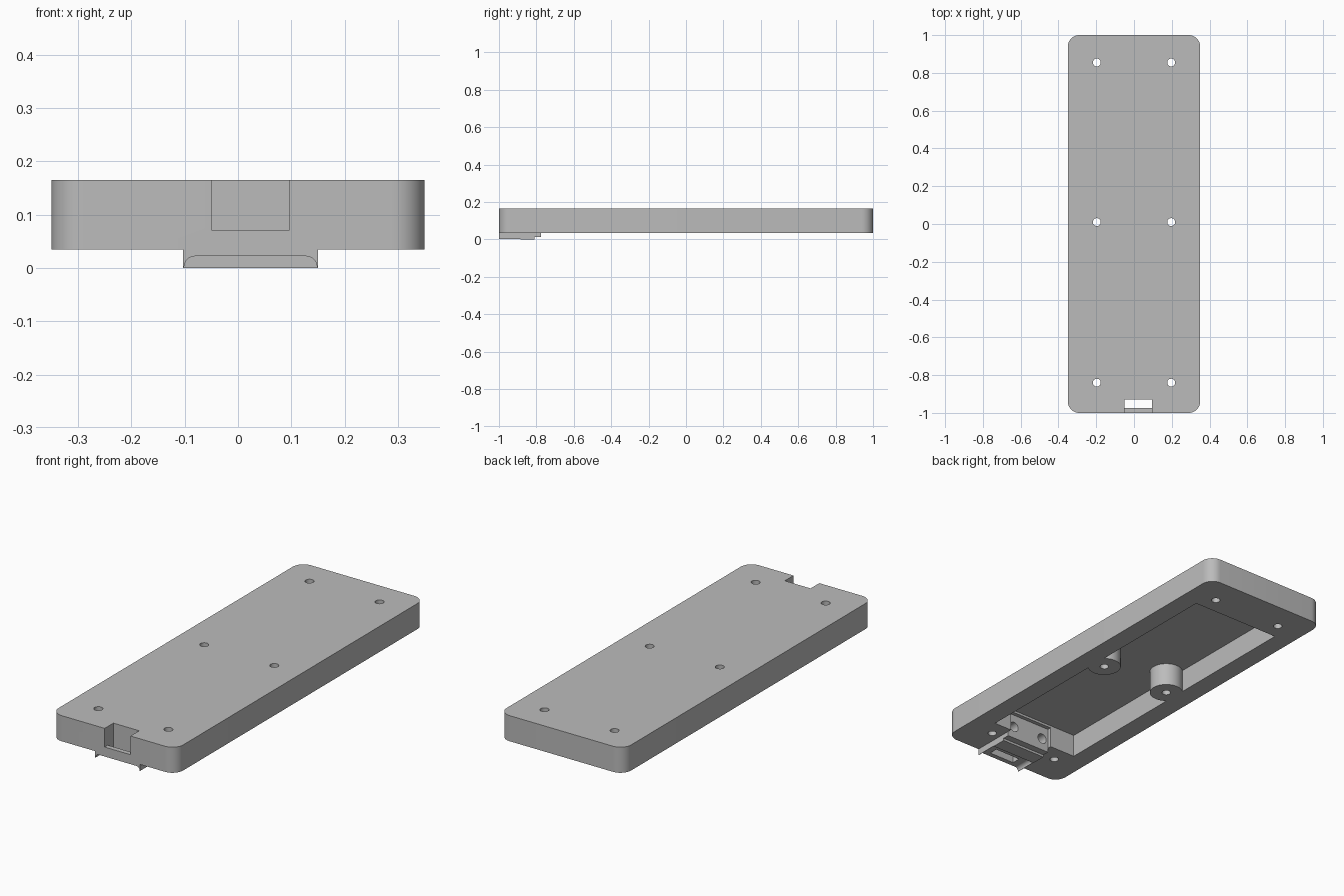
import bpy, bmesh, math

if "Cube" in bpy.data.objects:
    bpy.data.objects.remove(bpy.data.objects["Cube"])

grey = bpy.data.materials.new("light_grey")
grey.diffuse_color = (0.5, 0.5, 0.5, 1)
grey.use_nodes = True
grey.node_tree.nodes["Principled BSDF"].inputs["Base Color"].default_value = grey.diffuse_color

BOTTOM, TOP = 0.035, 0.165
CX, HALF = 0.0235, 0.1265          # centre and half width of the socket
HOLE_Y = (0.855, 0.01, -0.84)


def prism(name, pts, a, b, axis="Z"):
    """Extrude an outline from a to b along Z (xy points) or Y (xz points)."""
    bm = bmesh.new()
    put = (lambda p, t: (p[0], p[1], t)) if axis == "Z" else (lambda p, t: (p[0], t, p[1]))
    lo = [bm.verts.new(put(p, a)) for p in pts]
    hi = [bm.verts.new(put(p, b)) for p in pts]
    bm.faces.new(lo)
    bm.faces.new(hi)
    for i in range(len(pts)):
        j = (i + 1) % len(pts)
        bm.faces.new((lo[i], lo[j], hi[j], hi[i]))
    bmesh.ops.recalc_face_normals(bm, faces=bm.faces)
    me = bpy.data.meshes.new(name)
    bm.to_mesh(me)
    bm.free()
    me.materials.append(grey)
    ob = bpy.data.objects.new(name, me)
    bpy.context.collection.objects.link(ob)
    return ob


def arc(cx, cy, r, start, end, n):
    return [(cx + r * math.cos(math.radians(start + (end - start) * i / n)),
             cy + r * math.sin(math.radians(start + (end - start) * i / n))) for i in range(n + 1)]


def box(name, x0, x1, y0, y1, z0, z1):
    return prism(name, [(x0, y0), (x1, y0), (x1, y1), (x0, y1)], z0, z1)


def cylinder(name, u, v, r, a, b, axis="Z", n=32):
    return prism(name, arc(u, v, r, 0, 360, n)[:-1], a, b, axis)


def combine(ob, tool, op="DIFFERENCE"):
    """Apply a boolean and discard the tool."""
    mod = ob.modifiers.new("cut", "BOOLEAN")
    mod.operation, mod.object, mod.solver = op, tool, "EXACT"
    bpy.context.view_layer.objects.active = ob
    bpy.ops.object.modifier_apply(modifier=mod.name)
    bpy.data.objects.remove(tool, do_unlink=True)


# Rounded rectangular case
r = 0.06
outline = (arc(0.35 - r, 1 - r, r, 0, 90, 10) + arc(-0.35 + r, 1 - r, r, 90, 180, 10)
           + arc(-0.35 + r, -1 + r, r, 180, 270, 10) + arc(0.35 - r, -1 + r, r, 270, 360, 10))
case = prism("case", outline, BOTTOM, TOP)

# Underside pocket, leaving two screw bosses on the long walls
pocket = box("pocket_cutter", -0.25, 0.25, -0.755, 0.77, -0.05, 0.152)
for s in (-1, 1):
    combine(pocket, cylinder("boss", s * 0.197, 0.01, 0.08, -0.1, 0.2, n=48))
combine(case, pocket)

# Socket base: channel with rounded rails, cross bar and stepped rear lip
x0, x1, f = CX - HALF, CX + HALF, 0.022
channel = ([(x0, 0.05), (x0, 0.002)] + arc(x0 + f, 0.002, f - 0.002, 180, 90, 8)
           + arc(x1 - f, 0.002, f - 0.002, 90, 0, 8) + [(x1, 0.002), (x1, 0.05)])
combine(case, prism("rails", channel, -1, -0.87, "Y"), "UNION")
combine(case, box("cross_bar", x0, x1, -0.885, -0.81, 0, 0.05), "UNION")
combine(case, box("rear_lip", x0, x1, -0.82, -0.775, 0.012, 0.05), "UNION")

# Recess behind the socket and its two round bores
combine(case, box("recess_cutter", x0, x1, -0.775, -0.74, -0.05, 0.14))
for s in (-1, 1):
    combine(case, cylinder("bore_cutter", CX + s * 0.089, 0.075, 0.026, -0.9, -0.75, "Y"))

# Front notch and the slot falling through it
combine(case, box("notch_cutter", -0.049, 0.096, -1.1, -0.93, 0.07, 0.3))
combine(case, box("slot_cutter", -0.049, 0.096, -0.975, -0.93, -0.1, 0.1))

# Six screw holes
for y in HOLE_Y:
    for s in (-1, 1):
        combine(case, cylinder("screw_cutter", s * 0.197, y, 0.021, -0.1, 0.3, n=24))

bpy.ops.object.select_all(action="DESELECT")
case.select_set(True)
bpy.context.view_layer.objects.active = case
bpy.ops.object.shade_smooth_by_angle(angle=math.radians(30))
